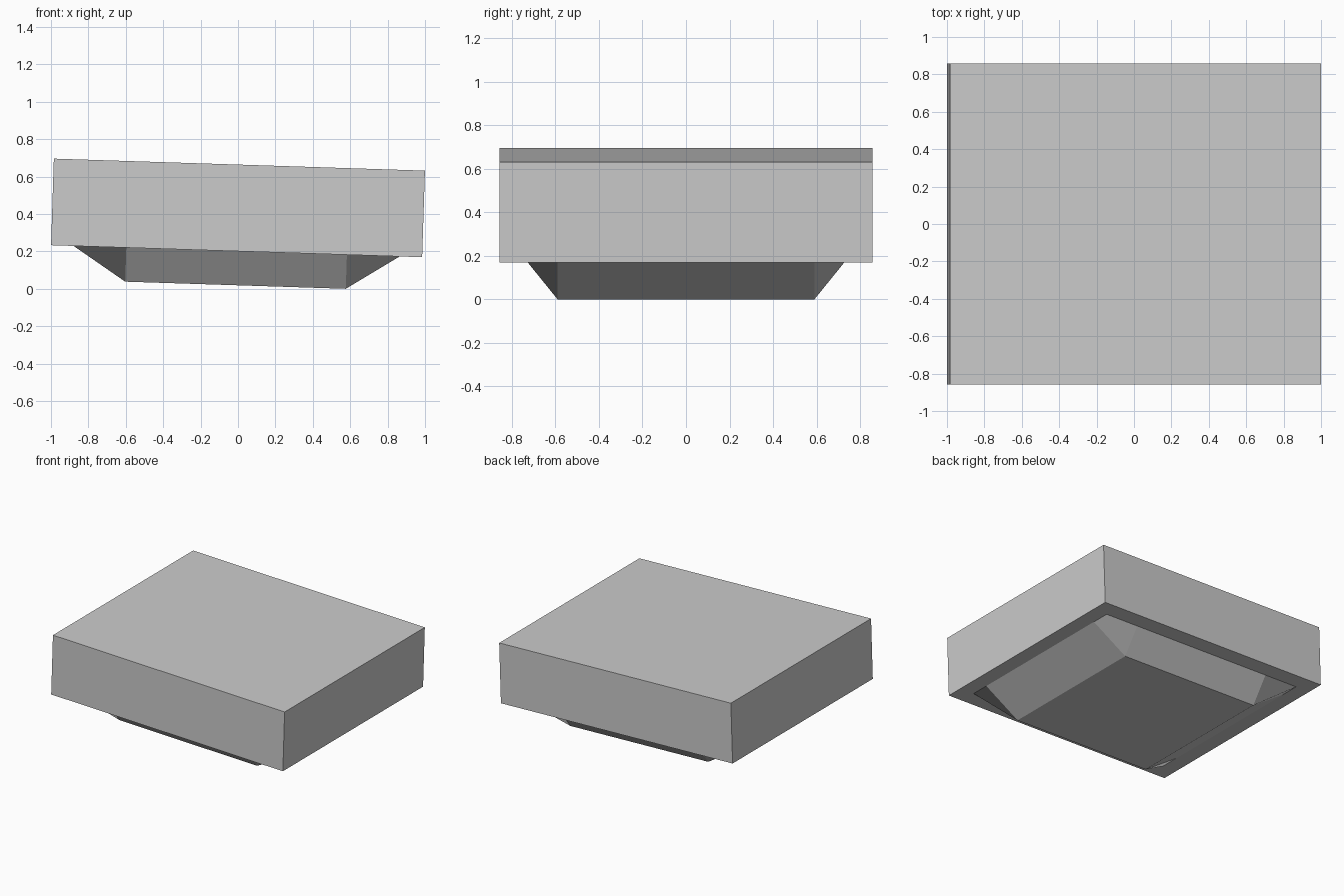
import bpy, bmesh, math
from mathutils import Matrix

if "Cube" in bpy.data.objects:
    bpy.data.objects.remove(bpy.data.objects["Cube"])

TILT = Matrix.Translation((0, 0, 0.4325)) @ Matrix.Rotation(math.radians(1.85), 4, 'Y')
W, D, H = 1.985, 1.715, 0.463


def add_object(name, bm):
    bmesh.ops.recalc_face_normals(bm, faces=bm.faces)
    mesh = bpy.data.meshes.new(name)
    bm.to_mesh(mesh)
    bm.free()
    obj = bpy.data.objects.new(name, mesh)
    bpy.context.collection.objects.link(obj)
    obj.matrix_world = TILT
    return obj


# Tilted rectangular slab
bm = bmesh.new()
bmesh.ops.create_cube(bm, size=1, matrix=Matrix.Diagonal((W, D, H, 1)))
add_object("slab", bm)

# Tapered foot: flat bottom, four sloping panels and four corner panels
bm = bmesh.new()
top_x, top_y, low_x, low_y = 0.872, 0.73, 0.59, 0.59
z_top, z_low = -H / 2, -H / 2 - 0.182
lows, rims = [], []
for sx, sy in ((1, 1), (-1, 1), (-1, -1), (1, -1)):
    low = bm.verts.new((sx * low_x, sy * low_y, z_low))
    on_x = bm.verts.new((sx * top_x, sy * low_y, z_top))
    corner = bm.verts.new((sx * top_x, sy * top_y, z_top))
    on_y = bm.verts.new((sx * low_x, sy * top_y, z_top))
    ring = [on_x, corner, on_y] if sx * sy > 0 else [on_y, corner, on_x]
    bm.faces.new([low] + ring)
    lows.append(low)
    rims.append(ring)
for i in range(4):
    j = (i + 1) % 4
    bm.faces.new((lows[i], rims[i][2], rims[j][0], lows[j]))
bm.faces.new(lows)
add_object("tapered_foot", bm)
